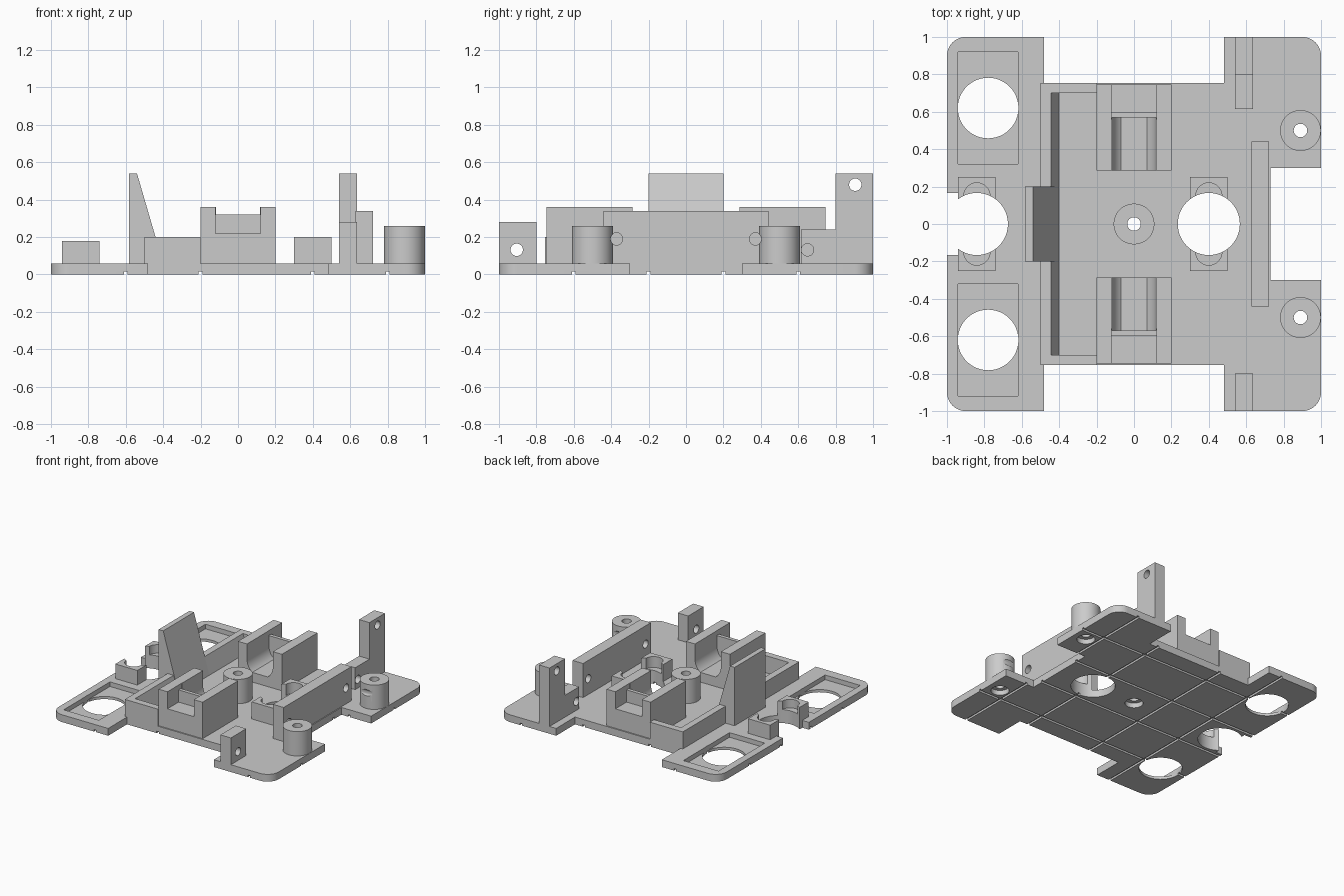
import bpy, bmesh, math
from mathutils import Matrix, Vector

if "Cube" in bpy.data.objects:
    bpy.data.objects.remove(bpy.data.objects["Cube"])

grey = bpy.data.materials.new("light_grey")
grey.use_nodes = True
grey.diffuse_color = (0.6, 0.6, 0.6, 1)
grey.node_tree.nodes["Principled BSDF"].inputs["Base Color"].default_value = (0.6, 0.6, 0.6, 1)

AXES = {"x": lambda a, b, c: (c, a, b),
        "y": lambda a, b, c: (a, c, b),
        "z": lambda a, b, c: (a, b, c)}


def prism(name, profile, lo, hi, axis="z"):
    """Extrude a flat outline along an axis."""
    bm = bmesh.new()
    place = AXES[axis]
    rings = [[bm.verts.new(place(a, b, c)) for a, b in profile] for c in (lo, hi)]
    bm.faces.new(rings[0])
    bm.faces.new(rings[1])
    n = len(profile)
    for i in range(n):
        j = (i + 1) % n
        bm.faces.new((rings[0][i], rings[0][j], rings[1][j], rings[1][i]))
    bmesh.ops.recalc_face_normals(bm, faces=bm.faces)
    mesh = bpy.data.meshes.new(name)
    bm.to_mesh(mesh)
    bm.free()
    mesh.materials.append(grey)
    obj = bpy.data.objects.new(name, mesh)
    bpy.context.scene.collection.objects.link(obj)
    return obj


def box(name, x, y, z):
    return prism(name, [(x[0], y[0]), (x[1], y[0]), (x[1], y[1]), (x[0], y[1])], *z)


def arc(cx, cy, r, start, end, n):
    return [(cx + r * math.cos(math.radians(start + (end - start) * i / n)),
             cy + r * math.sin(math.radians(start + (end - start) * i / n)))
            for i in range(n + 1)]


def rod(name, a, b, r, lo, hi, axis="z"):
    return prism(name, arc(a, b, r, 0, 360, 48)[:-1], lo, hi, axis)


def cut(target, *cutters):
    """Subtract every cutter, then discard it."""
    for c in cutters:
        c.hide_render = True
        mod = target.modifiers.new("cut", "BOOLEAN")
        mod.operation, mod.solver, mod.object = "DIFFERENCE", "EXACT", c
        dg = bpy.context.evaluated_depsgraph_get()
        dg.update()
        mesh = bpy.data.meshes.new_from_object(target.evaluated_get(dg))
        target.modifiers.remove(mod)
        target.data = mesh
        bpy.data.objects.remove(c)
    return target


T = 0.06            # plate thickness
SIDES = ((-1, "front"), (1, "back"))
CASTERS = ((-0.84, 0.18, "left"), (0.4, 0.20, "right"))

# Base plate with rounded corners and edge notches
outline = [(0.48, -0.755), (0.48, -1), *arc(0.9, -0.9, 0.1, -90, 0, 10),
           (1, -0.3), (0.73, -0.3), (0.73, 0.3), (1, 0.3),
           *arc(0.9, 0.9, 0.1, 0, 90, 10), (0.48, 1), (0.48, 0.755),
           (-0.48, 0.755), (-0.48, 1), *arc(-0.9, 0.9, 0.1, 90, 180, 10),
           (-1, 0.167), (-0.94, 0.167), (-0.94, -0.167), (-1, -0.167),
           *arc(-0.9, -0.9, 0.1, 180, 270, 10), (-0.48, -1), (-0.48, -0.755)]
plate = prism("base_plate", outline, 0, T)
# Grooves in the underside
for gx in (-0.6, -0.2, 0.4, 0.8):
    cut(plate, box("cutter", (gx - 0.01, gx + 0.01), (-1.1, 1.1), (-0.1, 0.016)))
for gy in (-0.6, -0.2, 0.2, 0.6):
    cut(plate, box("cutter", (-1.1, 1.1), (gy - 0.01, gy + 0.01), (-0.1, 0.016)))
# Recessed windows and openings
for s, _ in SIDES:
    cut(plate, box("cutter", (-0.94, -0.62), sorted((s * 0.32, s * 0.92)), (0.022, 0.2)),
        rod("cutter", -0.78, s * 0.62, 0.162, -0.1, 0.2))
for cx, _, _ in CASTERS:
    cut(plate, rod("cutter", cx, 0, 0.166, -0.1, 0.2))

# Screw posts, drilled through the plate with wider holes below
for px, py, label in ((0, 0, "center"), (0.89, -0.5, "front"), (0.89, 0.5, "back")):
    cut(plate, rod("cutter", px, py, 0.036, -0.1, 0.2),
        rod("cutter", px, py, 0.068, -0.1, 0.04))
    post = rod(label + "_post", px, py, 0.109, T, 0.26)
    cut(post, rod("cutter", px, py, 0.036, 0, 0.5))
    if px:
        cut(post, rod("cutter", math.copysign(0.37, py), 0.19, 0.033, 0.6, 1.1, "x"))

# Caster holders around the two round openings
for cx, top, label in CASTERS:
    for s, end in SIDES:
        holder = box(f"{label}_caster_holder_{end}", (cx - 0.1, cx + 0.1),
                     sorted((s * 0.1, s * 0.25)), (T, top))
        cut(holder, rod("cutter", cx, 0, 0.166, 0, 0.4),
            rod("cutter", cx, s * 0.15, 0.07, 0.11, 0.4))

# Motor cradles: flat-bottomed round channel, end wall and outer shelf
channel = [(0.118, 0.5), (-0.118, 0.5), *arc(0, 0.235, 0.118, 180, 234, 12),
           *arc(0, 0.235, 0.118, 306, 360, 12)]
for s, end in SIDES:
    cradle = box(end + "_motor_cradle", (-0.2, 0.2), sorted((s * 0.285, s * 0.745)), (T, 0.36))
    cut(cradle, prism("cutter", channel, *sorted((s * 0.2, s * 0.57)), "y"),
        box("cutter", (-0.12, 0.12), sorted((s * 0.6, s * 0.9)), (0.22, 0.5)),
        box("cutter", (-0.12, 0.12), sorted((s * 0.56, s * 0.7)), (0.32, 0.5)))

# Battery tray with sloping wall and tall backrest
prism("tray_wall", [(-0.5, T), (-0.4, T), (-0.445, 0.2), (-0.5, 0.2)], -0.755, 0.755, "y")
prism("tray_backrest", [(-0.582, T), (-0.4, T), (-0.54, 0.54), (-0.582, 0.54)], -0.2, 0.2, "y")
for s, end in SIDES:
    box(end + "_tray_end", (-0.45, -0.2), sorted((s * 0.7, s * 0.755)), (T, 0.2))

# Upright sensor wall
wall = box("upright_wall", (0.627, 0.723), (-0.44, 0.44), (T, 0.34))
for s, _ in SIDES:
    cut(wall, rod("cutter", s * 0.372, 0.19, 0.033, 0.5, 0.9, "x"))

# Drilled side brackets
tall = prism("back_bracket", [(0.615, T), (1, T), (1, 0.54), (0.8, 0.54), (0.8, 0.24), (0.615, 0.24)],
             0.54, 0.635, "x")
cut(tall, rod("cutter", 0.905, 0.48, 0.033, 0.4, 0.8, "x"),
    rod("cutter", 0.65, 0.132, 0.033, 0.4, 0.8, "x"))
short = box("front_bracket", (0.54, 0.635), (-1, -0.8), (T, 0.28))
cut(short, rod("cutter", -0.905, 0.132, 0.033, 0.4, 0.8, "x"))

# Smooth the round surfaces, keep edges sharp
bpy.ops.object.select_all(action="DESELECT")
for obj in bpy.context.scene.objects:
    if obj.type == "MESH":
        obj.select_set(True)
        bpy.context.view_layer.objects.active = obj
bpy.ops.object.shade_smooth_by_angle(angle=math.radians(30))
